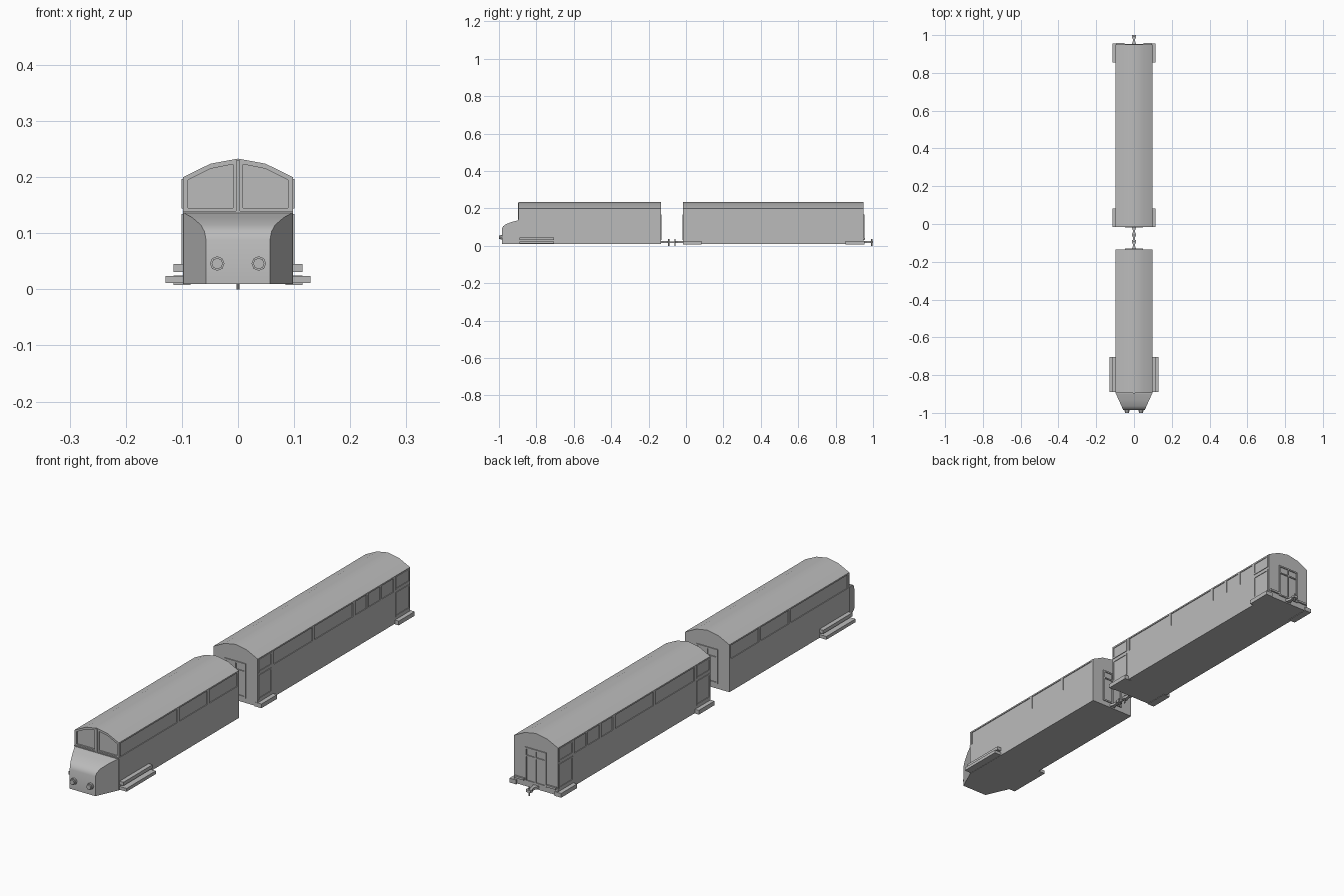
import bpy, bmesh, math
from mathutils import Matrix, Vector

cube = bpy.data.objects.get("Cube")
if cube:
    bpy.data.objects.remove(cube, do_unlink=True)

grey = bpy.data.materials.new("plain_grey")
grey.use_nodes = True
COLOUR = (0.5, 0.5, 0.5, 1)
grey.diffuse_color = COLOUR
grey.node_tree.nodes["Principled BSDF"].inputs["Base Color"].default_value = COLOUR


def finish(bm, name, smooth=False):
    bmesh.ops.recalc_face_normals(bm, faces=bm.faces)
    mesh = bpy.data.meshes.new(name)
    bm.to_mesh(mesh)
    bm.free()
    mesh.materials.append(grey)
    ob = bpy.data.objects.new(name, mesh)
    bpy.context.collection.objects.link(ob)
    if smooth:
        select(ob)
        bpy.ops.object.shade_smooth_by_angle(angle=math.radians(30))
    return ob


def select(ob):
    bpy.ops.object.select_all(action='DESELECT')
    ob.select_set(True)
    bpy.context.view_layer.objects.active = ob


def add_loft(bm, first, second):
    a = [bm.verts.new(p) for p in first]
    b = [bm.verts.new(p) for p in second]
    n = len(a)
    bm.faces.new(a)
    bm.faces.new(b[::-1])
    for i in range(n):
        bm.faces.new((a[i], b[i], b[(i + 1) % n], a[(i + 1) % n]))


def add_prism(bm, outline, y0, y1):
    add_loft(bm, [(x, y0, z) for x, z in outline], [(x, y1, z) for x, z in outline])


def add_box(bm, x0, x1, y0, y1, z0, z1):
    add_prism(bm, [(x0, z0), (x1, z0), (x1, z1), (x0, z1)], y0, y1)


def add_frame(bm, box, axis, rim):
    # Four bars around a rectangle facing along the given axis
    lo, hi = list(box[0::2]), list(box[1::2])
    u = 1 - axis
    for edge in (u, 2):
        for side in (0, 1):
            a, b = lo[:], hi[:]
            if side:
                a[edge] = hi[edge] - rim
            else:
                b[edge] = lo[edge] + rim
            if edge == u:
                a[2] += rim
                b[2] -= rim
            add_box(bm, a[0], b[0], a[1], b[1], a[2], b[2])


def carve(ob, cutter):
    mod = ob.modifiers.new("openings", 'BOOLEAN')
    mod.operation = 'DIFFERENCE'
    mod.solver = 'EXACT'
    mod.object = cutter
    cutter.hide_render = True
    select(ob)
    bpy.ops.object.modifier_apply(modifier=mod.name)
    bpy.data.objects.remove(cutter, do_unlink=True)
    bpy.ops.object.shade_smooth_by_angle(angle=math.radians(30))


W, BASE, EAVE = 0.098, 0.01, 0.2
ROOF = [(W, EAVE), (0.049, 0.224), (0, 0.233), (-0.049, 0.224), (-W, EAVE)]
SECTION = [(-W, BASE), (W, BASE)] + ROOF


def carriage(name, y0, y1, windows, front_panes=False):
    bm = bmesh.new()
    add_prism(bm, SECTION, y0, y1)
    body = finish(bm, name)
    # Shallow window recesses along both sides
    bm = bmesh.new()
    for a, b in windows:
        for s in (-1, 1):
            x = sorted((s * (W - 0.003), s * (W + 0.02)))
            add_box(bm, x[0], x[1], a, b, 0.14, 0.194)
    if front_panes:
        pane = [(0.009, 0.145), (0.089, 0.145), (0.089, 0.195), (0.049, 0.215), (0.009, 0.223)]
        for s in (-1, 1):
            add_prism(bm, [(s * x, z) for x, z in pane], y0 - 0.02, y0 + 0.006)
    carve(body, finish(bm, "window_cutter"))


# Bodies
ENGINE, COACH = (-0.895, -0.135), (-0.015, 0.95)
carriage("engine_body", *ENGINE, [(-0.885, -0.525), (-0.512, -0.335), (-0.322, -0.145)], True)
carriage("coach_body", *COACH, [(0.087, 0.332), (0.345, 0.588), (0.604, 0.676),
                               (0.688, 0.76), (0.772, 0.846)])

# Tapered nose with rounded bonnet
nose = [(-0.893, BASE), (-0.985, BASE), (-0.985, 0.088), (-0.979, 0.103), (-0.964, 0.115),
        (-0.93, 0.128), (-0.893, 0.137)]


def half_width(y):
    return 0.057 + (y + 0.985) / 0.092 * (W - 0.057)


bm = bmesh.new()
add_loft(bm, [(half_width(y), y, z) for y, z in nose], [(-half_width(y), y, z) for y, z in nose])
finish(bm, "nose", True)

# Windscreen surround
bm = bmesh.new()
add_box(bm, -W, W, -0.898, -0.893, 0.136, 0.14)
add_box(bm, -0.004, 0.004, -0.898, -0.893, 0.14, 0.23)
finish(bm, "windscreen_bars")

# Headlights
for side, s in (("left", 1), ("right", -1)):
    bm = bmesh.new()
    for r, y, depth in ((0.013, -0.987, 0.012), (0.01, -0.994, 0.012)):
        bmesh.ops.create_cone(bm, cap_ends=True, segments=8, radius1=r, radius2=r, depth=depth,
                              matrix=Matrix.Translation((s * 0.037, y, 0.046))
                              @ Matrix.Rotation(math.pi / 2, 4, 'X'))
    finish(bm, side + "_headlight")

    def side_box(bm, inner, outer, *rest):
        x = sorted((s * inner, s * outer))
        add_box(bm, x[0], x[1], *rest)

    # Engine footboards
    bm = bmesh.new()
    side_box(bm, 0.09, 0.129, -0.89, -0.705, 0.011, 0.024)
    side_box(bm, 0.09, 0.115, -0.89, -0.705, 0.031, 0.045)
    finish(bm, side + "_engine_steps")

    # Coach side doors, each with a lower panel and upper window, and a step
    for place, a, b in (("front", -0.012, 0.073), ("rear", 0.858, 0.945)):
        bm = bmesh.new()
        x = sorted((s * 0.095, s * 0.1005))
        add_frame(bm, (*x, a, b, 0.144, 0.197), 0, 0.006)
        add_frame(bm, (*x, a, b, 0.036, 0.134), 0, 0.006)
        finish(bm, f"{side}_{place}_door")
        bm = bmesh.new()
        side_box(bm, 0.085, 0.115, a - 0.004, b + 0.01, 0.008, 0.025)
        finish(bm, f"{side}_{place}_step")

    # Small treads on the coach tail
    bm = bmesh.new()
    side_box(bm, 0.05, 0.092, 0.945, 0.957, 0.034, 0.042)
    finish(bm, side + "_tail_tread")

# End doors: frame, centre bar and window rail
for name, y in (("engine_rear_door", ENGINE[1]), ("coach_front_door", COACH[0]),
                ("coach_rear_door", COACH[1])):
    bm = bmesh.new()
    ys = (y - 0.004, y + 0.004)
    add_frame(bm, (-0.047, 0.047, *ys, 0.03, 0.168), 1, 0.006)
    add_box(bm, -0.003, 0.003, *ys, 0.036, 0.162)
    add_box(bm, -0.041, 0.041, *ys, 0.132, 0.137)
    finish(bm, name)

# Couplers: waisted bar with a pin near its tip
for name, y, d in (("engine_coupler", ENGINE[1], 1), ("coach_front_coupler", COACH[0], -1),
                   ("coach_rear_coupler", COACH[1], 1)):
    bm = bmesh.new()
    shape = [(0.014, -0.005), (0.006, 0.018), (0.006, 0.028), (0.012, 0.04), (0.01, 0.05)]
    plan = [(w, t) for w, t in shape] + [(-w, t) for w, t in reversed(shape)]
    add_loft(bm, [(w, y + d * t, 0.015) for w, t in plan], [(w, y + d * t, 0.025) for w, t in plan])
    bmesh.ops.create_cone(bm, cap_ends=True, segments=8, radius1=0.003, radius2=0.003, depth=0.036,
                          matrix=Matrix.Translation((0, y + d * 0.043, 0.018)))
    finish(bm, name)

# Link plate between the two middle couplers
bm = bmesh.new()
add_box(bm, -0.004, 0.004, -0.095, -0.055, 0.016, 0.022)
finish(bm, "coupling_link")
